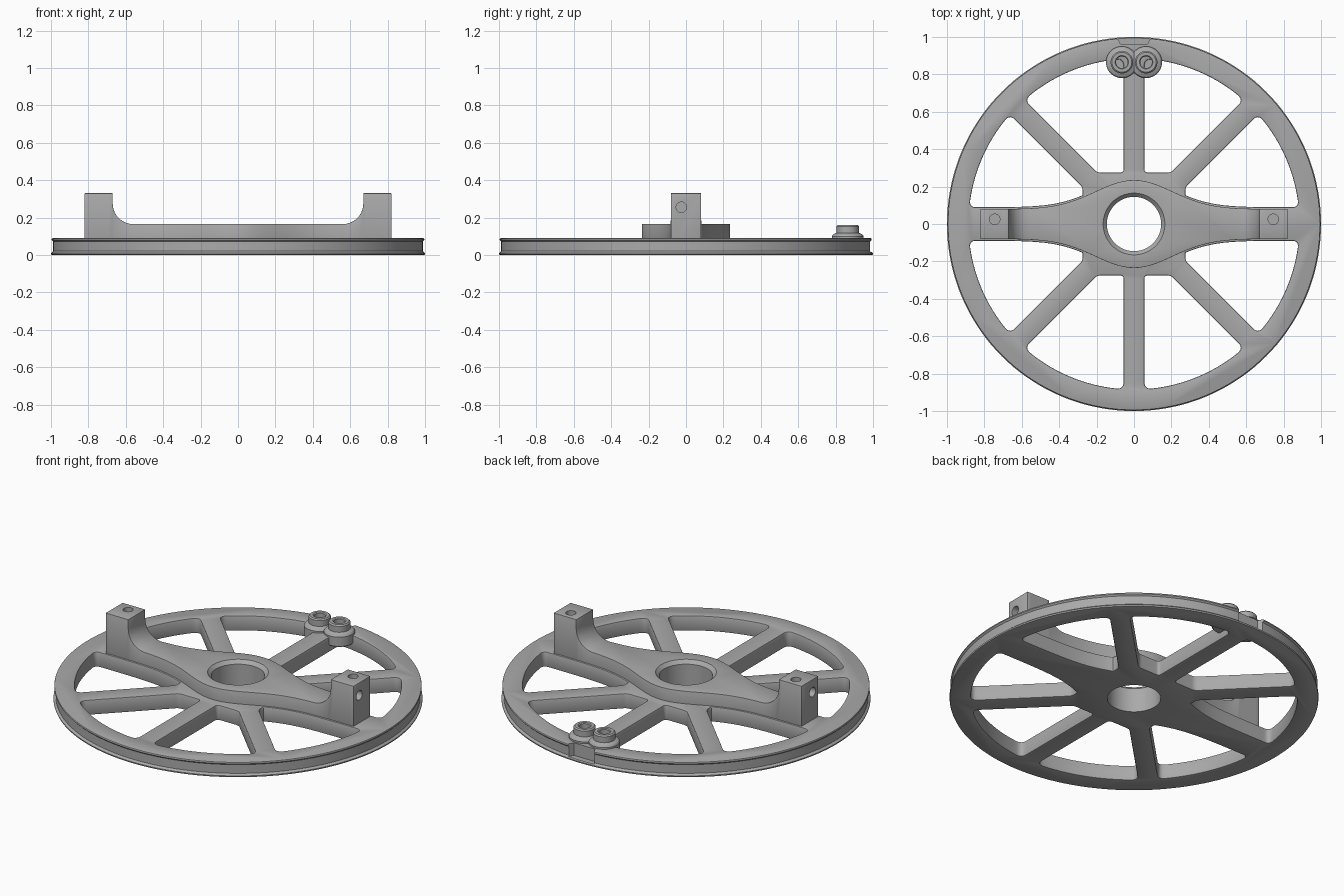
import bpy, bmesh, math
from math import sin, cos, radians, exp, pi
from mathutils import Vector, Matrix

cube = bpy.data.objects.get("Cube")
if cube:
    bpy.data.objects.remove(cube)

GREY = (0.4, 0.4, 0.4, 1)
mat = bpy.data.materials.new("satin grey")
mat.use_nodes = True
mat.diffuse_color = GREY
mat.node_tree.nodes["Principled BSDF"].inputs["Base Color"].default_value = GREY


def finish(name, bm):
    bmesh.ops.recalc_face_normals(bm, faces=bm.faces)
    me = bpy.data.meshes.new(name)
    bm.to_mesh(me)
    bm.free()
    me.materials.append(mat)
    ob = bpy.data.objects.new(name, me)
    bpy.context.collection.objects.link(ob)
    return ob


def lathe(name, profile, seg=96, matrix=Matrix()):
    """Revolve (radius, z) points and cap the first and last rings."""
    bm = bmesh.new()
    rings = [[bm.verts.new(matrix @ Vector((r * cos(2 * pi * i / seg), r * sin(2 * pi * i / seg), z)))
              for i in range(seg)] for r, z in profile]
    for a, b in zip(rings, rings[1:]):
        for i in range(seg):
            j = (i + 1) % seg
            bm.faces.new((a[i], a[j], b[j], b[i]))
    bm.faces.new(rings[0])
    bm.faces.new(rings[-1])
    return finish(name, bm)


def prisms(name, outlines, start, depth):
    """Extrude closed 3D outlines, all along the depth vector."""
    bm = bmesh.new()
    for pts in outlines:
        face = bm.faces.new([bm.verts.new(Vector(p) + Vector(start)) for p in pts])
        new = bmesh.ops.extrude_face_region(bm, geom=[face], use_keep_orig=True)["geom"]
        bmesh.ops.translate(bm, verts=[v for v in new if isinstance(v, bmesh.types.BMVert)], vec=depth)
    return finish(name, bm)


def apply(ob, mod):
    bpy.context.view_layer.objects.active = ob
    bpy.ops.object.modifier_apply(modifier=mod.name)


def boolean(ob, cutter, operation="DIFFERENCE"):
    mod = ob.modifiers.new("cut", "BOOLEAN")
    mod.operation, mod.solver, mod.object = operation, "EXACT", cutter
    apply(ob, mod)
    bpy.data.objects.remove(cutter)


def bevel(ob, width, angle):
    mod = ob.modifiers.new("edge", "BEVEL")
    mod.width, mod.segments, mod.limit_method = width, 2, "ANGLE"
    mod.angle_limit = radians(angle)
    apply(ob, mod)


def smooth(ob):
    bpy.ops.object.select_all(action="DESELECT")
    ob.select_set(True)
    bpy.context.view_layer.objects.active = ob
    bpy.ops.object.shade_smooth_by_angle(angle=radians(30))


def fillet(before, corner, after, size, steps=6):
    """Rounded corner that touches both neighbouring edges."""
    c = Vector(corner)
    a = c + (Vector(before) - c).normalized() * size
    b = c + (Vector(after) - c).normalized() * size
    return [a * (1 - t) ** 2 + c * 2 * t * (1 - t) + b * t * t
            for t in (i / steps for i in range(steps + 1))]


def polar(r, deg):
    return Vector((r * cos(radians(deg)), r * sin(radians(deg)), 0))


def arm_half_width(x):
    return 0.08 + 0.155 * exp(-(x / 0.29) ** 2)


def rim_arc(lo, hi, r):
    return [polar(r, lo + (hi - lo) * i / 14) for i in range(15)]


# Window outlines for one quadrant
R = 0.885
half = math.degrees(math.asin(0.055 / R))
arc = rim_arc(45 + half, 90 - half, R)
inner, knee = Vector((0.055, 0.275, 0)), Vector((0.197, 0.275, 0))
window_a = (fillet(inner, knee, arc[0], 0.02) + fillet(knee, arc[0], arc[1], 0.04) + arc[2:-2]
            + fillet(arc[-2], arc[-1], inner, 0.04) + fillet(arc[-1], inner, knee, 0.02))

arc = rim_arc(5.8, 45 - half, R)
knee = Vector((0.275, 0.197, 0))
edge = [Vector((x, arm_half_width(x) + 0.01, 0)) for x in [0.275 + 0.05 * i for i in range(12)]]
window_b = (edge + fillet(edge[-1], arc[0], arc[1], 0.035) + arc[2:-2]
            + fillet(arc[-2], arc[-1], knee, 0.04) + fillet(arc[-1], knee, edge[0], 0.02))

windows = [[(p.x * sx, p.y * sy, 0) for p in w]
           for w in (window_a, window_b) for sx in (1, -1) for sy in (1, -1)]


def bore():
    return lathe("bore_cutter", [(0.145, -0.1), (0.145, 0.145), (0.172, 0.172), (0.172, 0.3)])


# Spoked wheel with a shallow groove round the rim
wheel = lathe("spoked_wheel", [(1, 0), (1, 0.01), (0.988, 0.02), (0.988, 0.072),
                               (0.996, 0.08), (0.996, 0.09)], 144)
boolean(wheel, prisms("window_cutter", windows, (0, 0, -0.1), (0, 0, 0.3)))
bevel(wheel, 0.006, 60)
boolean(wheel, bore())
notch = [(-0.07, 0.96, 0), (0.07, 0.96, 0), (0.12, 1.05, 0), (-0.12, 1.05, 0)]
boolean(wheel, prisms("notch_cutter", [notch], (0, 0, 0.015), (0, 0, 0.2)))
smooth(wheel)

# Cross arm: plan outline intersected with the side profile
xs = [-0.82 + 1.64 * i / 64 for i in range(65)]
plan = [(x, arm_half_width(x), 0) for x in xs] + [(x, -arm_half_width(x), 0) for x in reversed(xs)]
sweep = [(0.56 + 0.11 * sin(a), 0.275 - 0.11 * cos(a)) for a in [pi / 2 * i / 10 for i in range(11)]]
right_side = sweep + [(0.67, 0.33), (0.9, 0.33), (0.9, 0.02)]
side = [(x, 0, z) for x, z in right_side] + [(-x, 0, z) for x, z in reversed(right_side)]
arm = prisms("cross_arm", [plan], (0, 0, 0.02), (0, 0, 0.5))
boolean(arm, prisms("side_cutter", [side], (0, -0.4, 0), (0, 0.8, 0)), "INTERSECT")
bevel(arm, 0.008, 50)
boolean(arm, bore())

# Blind screw holes in the top and outer end of each post
for s in (1, -1):
    top = Matrix.Translation((s * 0.745, 0.025, 0))
    boolean(arm, lathe("top_hole_cutter", [(0.028, 0.2), (0.028, 0.4)], 32, top))
    end = Matrix.Translation((0, -0.025, 0.255)) @ Matrix.Rotation(s * pi / 2, 4, "Y")
    boolean(arm, lathe("end_hole_cutter", [(0.028, 0.77), (0.028, 0.9)], 32, end))
smooth(arm)

# Pair of clamp bosses on the back of the rim
for s, label in ((1, "left"), (-1, "right")):
    boss = lathe(label + "_clamp_boss",
                 [(0.08, 0.04), (0.085, 0.045), (0.085, 0.1), (0.078, 0.11), (0.06, 0.118),
                  (0.06, 0.153), (0.053, 0.16), (0.036, 0.16), (0.031, 0.155), (0.031, 0.08)],
                 48, Matrix.Translation((s * 0.065, 0.865, 0)))
    smooth(boss)
